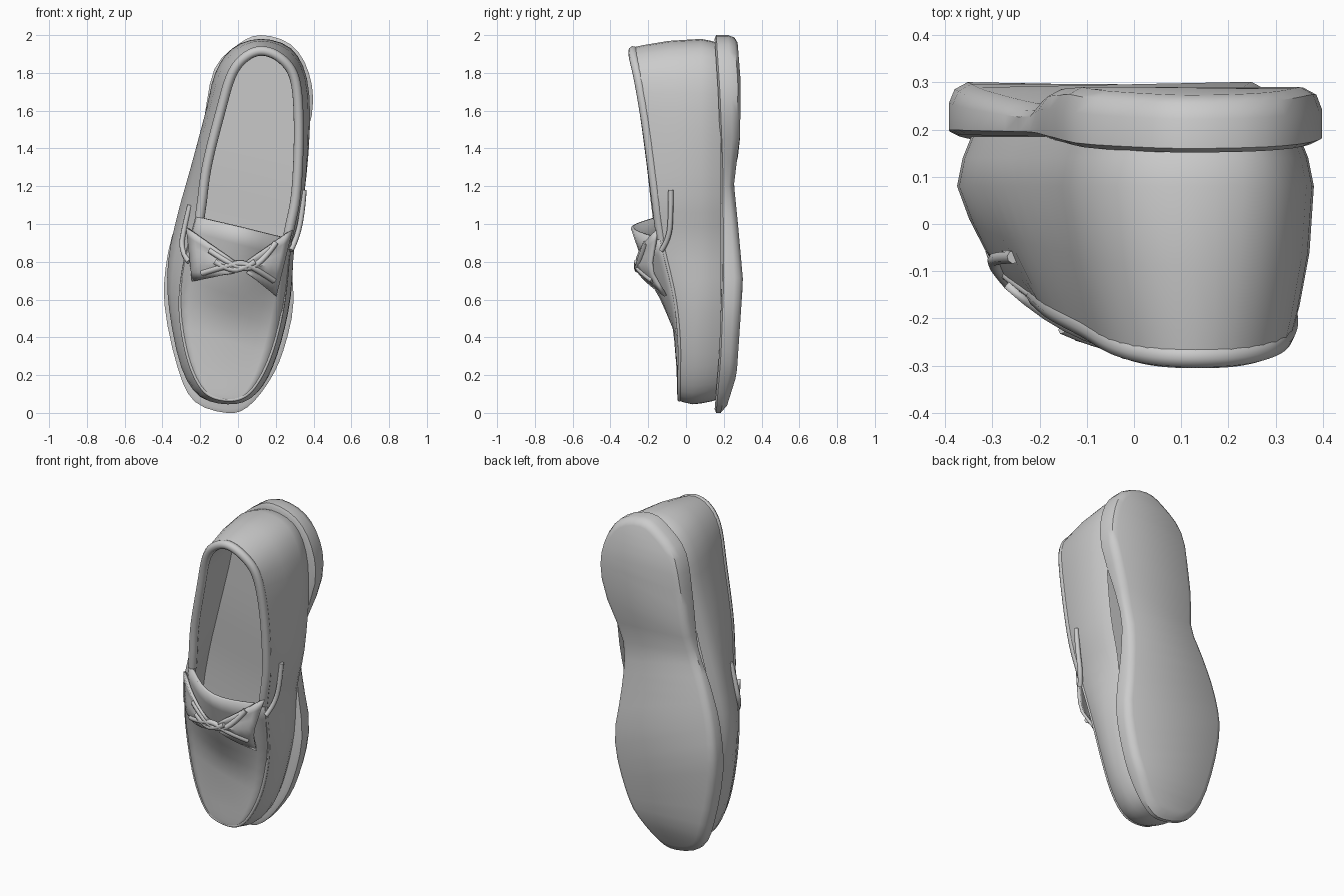
import bpy, bmesh, math
from mathutils import Vector

if "Cube" in bpy.data.objects:
    bpy.data.objects.remove(bpy.data.objects["Cube"])


def interp(table, z):
    """Piecewise linear lookup in [(z, value), ...]."""
    if z <= table[0][0]:
        return table[0][1]
    for (a, va), (b, vb) in zip(table, table[1:]):
        if z <= b:
            return va + (vb - va) * (z - a) / (b - a)
    return table[-1][1]


def smooth_loop(points, steps=3):
    """Closed Catmull-Rom through the points."""
    p, n, out = [Vector(q) for q in points], len(points), []
    for i in range(n):
        a, b, c, d = (p[(i + k) % n] for k in (-1, 0, 1, 2))
        for s in range(steps):
            t = s / steps
            out.append(0.5 * (2 * b + (c - a) * t + (2 * a - 5 * b + 4 * c - d) * t ** 2
                              + (3 * b - a - 3 * c + d) * t ** 3))
    return out


def inset(loop, d):
    """Move a clockwise x-z loop inwards by d."""
    out = []
    for i, p in enumerate(loop):
        t = loop[(i + 1) % len(loop)] - loop[i - 1]
        out.append(p + Vector((t.z, 0, -t.x)).normalized() * d)
    return out


def set_y(loop, y):
    return [Vector((p.x, y(p.z) if callable(y) else y, p.z)) for p in loop]


def mix(a, b, t):
    return [p.lerp(q, t) for p, q in zip(a, b)]


def make(name, verts, faces, angle=40):
    mesh = bpy.data.meshes.new(name)
    mesh.from_pydata([tuple(v) for v in verts], [], faces)
    bm = bmesh.new()
    bm.from_mesh(mesh)
    bmesh.ops.recalc_face_normals(bm, faces=bm.faces)
    bm.to_mesh(mesh)
    bm.free()
    ob = bpy.data.objects.new(name, mesh)
    bpy.context.collection.objects.link(ob)
    bpy.ops.object.select_all(action='DESELECT')
    ob.select_set(True)
    bpy.context.view_layer.objects.active = ob
    bpy.ops.object.shade_smooth_by_angle(angle=math.radians(angle))
    return ob


def loft(name, rings, cap_start=False, cap_end=False):
    n = len(rings[0])
    verts = [v for r in rings for v in r]
    faces = [(k * n + i, k * n + (i + 1) % n, (k + 1) * n + (i + 1) % n, (k + 1) * n + i)
             for k in range(len(rings) - 1) for i in range(n)]
    for on, o in ((cap_start, 0), (cap_end, (len(rings) - 1) * n)):
        if on:  # bridge left side to right side
            h = n // 2
            faces += [(o, o + 1, o + n - 1), (o + h - 1, o + h, o + h + 1)]
            faces += [(o + i, o + i + 1, o + n - i - 1, o + n - i) for i in range(1, h - 1)]
    return make(name, verts, faces)


def grid(name, rows, thickness):
    w = len(rows[0])
    faces = [(r * w + c, r * w + c + 1, (r + 1) * w + c + 1, (r + 1) * w + c)
             for r in range(len(rows) - 1) for c in range(w - 1)]
    ob = make(name, [v for r in rows for v in r], faces)
    mod = ob.modifiers.new('thickness', 'SOLIDIFY')
    mod.thickness, mod.offset = thickness, 0
    return ob


def tube(name, points, radius):
    cu = bpy.data.curves.new(name, 'CURVE')
    cu.dimensions = '3D'
    cu.bevel_depth, cu.bevel_resolution, cu.use_fill_caps = radius, 2, True
    sp = cu.splines.new('NURBS')
    sp.points.add(len(points) - 1)
    for q, p in zip(sp.points, points):
        q.co = (*p, 1)
    sp.use_endpoint_u, sp.order_u, sp.resolution_u = True, 3, 4
    ob = bpy.data.objects.new(name, cu)
    bpy.context.collection.objects.link(ob)
    return ob


# Outlines: toe, up the left side, heel, down the right side
sole_xz = [(-.06, .0), (-.23, .06), (-.32, .24), (-.39, .58), (-.37, .85), (-.30, 1.08), (-.22, 1.28),
           (-.18, 1.55), (-.125, 1.82), (0, 1.95), (.12, 2), (.28, 1.95), (.375, 1.8), (.39, 1.57),
           (.265, 1.2), (.26, .95), (.295, .6), (.24, .33), (.16, .16), (.05, .03)]
upper_xz = [(-.05, .05), (-.2, .085), (-.3, .24), (-.365, .55), (-.37, .8), (-.32, 1.05), (-.25, 1.3),
            (-.17, 1.6), (-.12, 1.8), (-.03, 1.93), (.12, 1.98), (.28, 1.93), (.365, 1.77), (.38, 1.5),
            (.35, 1.15), (.30, .9), (.28, .62), (.23, .38), (.16, .19), (.07, .08)]
rim_xyz = [(-.06, -.035, .065), (-.18, -.035, .11), (-.265, -.035, .28), (-.31, -.045, .55), (-.285, -.10, .8),
           (-.22, -.15, 1.04), (-.185, -.18, 1.3), (-.11, -.22, 1.6), (-.05, -.255, 1.8), (.03, -.275, 1.9),
           (.13, -.28, 1.935), (.24, -.275, 1.89), (.32, -.25, 1.77), (.34, -.205, 1.5), (.325, -.16, 1.15),
           (.28, -.13, .92), (.25, -.06, .62), (.2, -.035, .38), (.13, -.035, .2), (.045, -.035, .09)]
sole = smooth_loop([(x, 0, z) for x, z in sole_xz])
upper = smooth_loop([(x, .1, z) for x, z in upper_xz])
rim = smooth_loop(rim_xyz)
N = len(rim)

# Sole slab with rounded edges and a raised waist
top = [(0, .15), (.3, .175), (.7, .19), (1.3, .185), (1.7, .17), (2, .15)]
bottom = [(0, .205), (.2, .268), (.7, .302), (1.0, .275), (1.25, .25), (1.4, .285), (1.75, .29), (2, .27)]
mid = lambda z: interp(bottom, z) * .6 + interp(top, z) * .4
loft('sole', [set_y(inset(sole, .02), lambda z: interp(top, z)),
              set_y(sole, lambda z: interp(top, z) + .01),
              set_y(sole, mid),
              set_y(inset(sole, .012), lambda z: interp(bottom, z) - .015),
              set_y(inset(sole, .04), lambda z: interp(bottom, z))], True, True)

# Upper: outer wall, rim, lining and insole in one skin
insole = [(0, .12), (.9, .11), (1.3, .08), (2, .06)]
floor = set_y(inset(upper, .06), lambda z: interp(insole, z))
lining = inset(rim, .04)
loft('upper', [set_y(inset(upper, .03), .185), set_y(inset(upper, .012), .14), set_y(upper, .08),
               inset(mix(upper, rim, .5), -.012), inset(mix(upper, rim, .85), -.006), rim,
               lining, mix(lining, floor, .5), floor], False, True)

# Arched vamp from the toe seam up to the tongue edge
arch = [(0, 0), (6, .008), (9, .025), (11, .075), (12, .11), (15, .145)]
rows = []
for i in range(1, 16):
    a, b = rim[i], rim[N - i]
    h = interp(arch, i)
    rows.append([a.lerp(b, s / 10) - Vector((0, h * math.sin(math.pi * s / 10) ** 1.2, 0))
                 for s in range(11)])
grid('vamp', rows, .015)

# Rolled collar around the opening and soft piped seam around the toe
tube('collar', inset(rim, .018)[15:46], .026)
tube('toe_seam', inset(rim[:], .004)[45:] + inset(rim, .004)[:16], .01)


def on_vamp(x, z, lift=0.0):
    return Vector((x, -.255 + 1.5 * (x - .02) ** 2 + .7 * max(0, .76 - z) - lift, z))


# Bow wings fanning out from the knot, with pleats
for side, ends in (('left', ((-.02, .80), (-.02, .74), (-.27, .98), (-.24, .70))),
                   ('right', ((.05, .80), (.05, .74), (.285, .97), (.20, .62)))):
    k0, k1, o0, o1 = (Vector(e) for e in ends)
    rows = []
    for r in range(7):
        t = r / 6
        a, b = k0.lerp(o0, t), k1.lerp(o1, t)
        row = [a.lerp(b, c / 6) for c in range(7)]
        rows.append([on_vamp(p.x, p.y, .012 * math.cos(c * math.pi / 1.5) * (1 - t))
                     for c, p in enumerate(row)])
    grid('bow_' + side, rows, .016)

# Crossed laces of the knot
laces = [[(-.15, .86), (-.06, .80), (.04, .755), (.13, .80), (.20, .90)],
         [(-.19, .74), (-.09, .77), (.02, .80), (.10, .76), (.19, .70)],
         [(-.12, .80), (-.04, .75), (.04, .77), (.09, .80)]]
for i, pts in enumerate(laces):
    tube(f'lace_{i + 1}', [on_vamp(x, z, .006 + .006 * (j % 2)) for j, (x, z) in enumerate(pts)], .016)

# Lace runs lying against both sides of the upper
tube('side_lace_left', [(-.26, -.13, .80), (-.305, -.08, .86), (-.285, -.07, .98), (-.255, -.07, 1.1)], .014)
tube('side_lace_right', [(.28, -.13, .86), (.31, -.09, .92), (.34, -.08, 1.05), (.35, -.08, 1.18)], .014)
